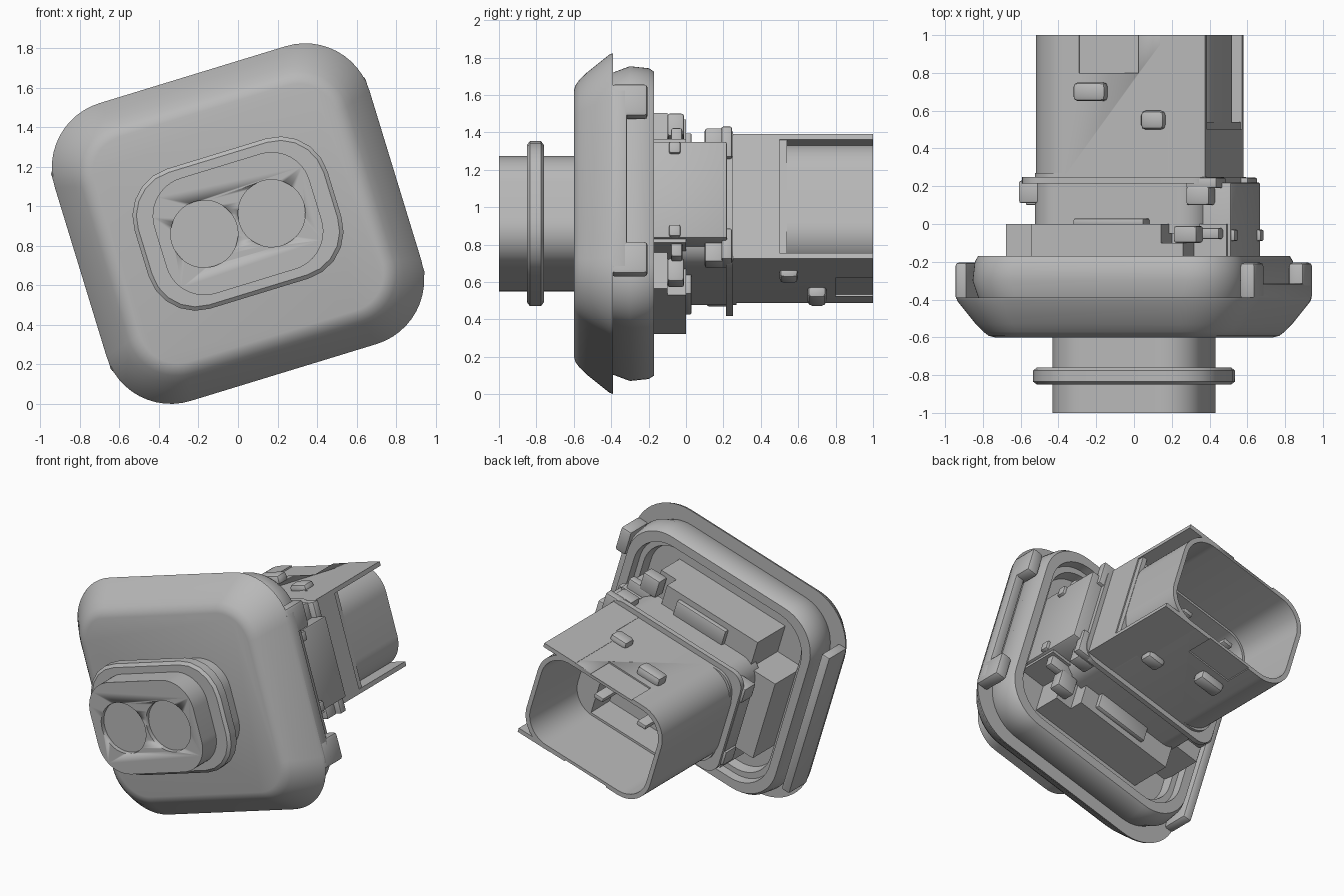
import bpy, bmesh, math
from mathutils import Matrix, Vector

cube = bpy.data.objects.get("Cube")
if cube:
    bpy.data.objects.remove(cube, do_unlink=True)

grey = bpy.data.materials.new("plain_grey")
grey.use_nodes = True
colour = (0.48, 0.48, 0.48, 1)
grey.diffuse_color = colour
grey.node_tree.nodes["Principled BSDF"].inputs["Base Color"].default_value = colour

# Everything is built square to the axes, then rolled about the y axis
ROLL = Matrix.Translation((0, 0, 0.912)) @ Matrix.Rotation(math.radians(-17), 4, 'Y')


def finish(name, bm, angle=35):
    bmesh.ops.recalc_face_normals(bm, faces=bm.faces)
    bm.transform(ROLL)
    mesh = bpy.data.meshes.new(name)
    bm.to_mesh(mesh)
    bm.free()
    mesh.materials.append(grey)
    ob = bpy.data.objects.new(name, mesh)
    bpy.context.collection.objects.link(ob)
    bpy.ops.object.select_all(action='DESELECT')
    ob.select_set(True)
    bpy.context.view_layer.objects.active = ob
    bpy.ops.object.shade_smooth_by_angle(angle=math.radians(angle))
    return ob


def rounded(a, b, r, seg):
    pts = []
    for k, (sx, sz) in enumerate([(1, 1), (-1, 1), (-1, -1), (1, -1)]):
        for i in range(seg + 1):
            t = math.radians(90) * (k + i / seg)
            pts.append((sx * (a - r) + r * math.cos(t), sz * (b - r) + r * math.sin(t)))
    return pts


def loft(name, sections, seg=12, angle=35):
    """Rounded rectangles (y, half width, half height, radius) joined in order."""
    bm = bmesh.new()
    rings = [[bm.verts.new((x, y, z)) for x, z in rounded(a, b, r, seg)]
             for y, a, b, r in sections]
    for p, q in zip(rings, rings[1:]):
        for i in range(len(p)):
            j = (i + 1) % len(p)
            bm.faces.new((p[i], p[j], q[j], q[i]))
    bm.faces.new(rings[0])
    bm.faces.new(rings[-1])
    return finish(name, bm, angle)


def box(name, x, y, z, bevel=0.0):
    bm = bmesh.new()
    bmesh.ops.create_cube(bm, size=1)
    for v in bm.verts:
        v.co = Vector([(lo + hi) / 2 + c * (hi - lo) for c, (lo, hi) in zip(v.co, (x, y, z))])
    if bevel:
        bmesh.ops.bevel(bm, geom=bm.edges[:], offset=bevel, segments=2,
                        profile=0.5, affect='EDGES')
    return finish(name, bm)


def both(name, x, y, z, bevel=0.0):
    """A box on the upper face and its mirror on the lower face."""
    box("upper_" + name, x, y, z, bevel)
    box("lower_" + name, x, y, (-z[1], -z[0]), bevel)


def cut(target, cutter):
    mod = target.modifiers.new("cut", 'BOOLEAN')
    mod.object = cutter
    mod.solver = 'EXACT'
    bpy.context.view_layer.objects.active = target
    # cuts go ahead of the shading modifier
    bpy.ops.object.modifier_move_to_index(modifier="cut", index=0)
    bpy.ops.object.modifier_apply(modifier="cut")
    bpy.data.objects.remove(cutter, do_unlink=True)


# Cover with sloped front edge, thin rim and hollow rear skirt
loft("cover", [
    (-0.60, 0.64, 0.595, 0.20), (-0.592, 0.67, 0.625, 0.22), (-0.57, 0.70, 0.655, 0.25),
    (-0.53, 0.735, 0.69, 0.27), (-0.41, 0.825, 0.78, 0.335), (-0.39, 0.832, 0.787, 0.34),
    (-0.39, 0.72, 0.695, 0.27), (-0.30, 0.745, 0.725, 0.28), (-0.20, 0.735, 0.717, 0.28),
    (-0.17, 0.72, 0.70, 0.27), (-0.17, 0.66, 0.64, 0.24), (-0.23, 0.655, 0.635, 0.24),
    (-0.23, 0.62, 0.60, 0.22), (-0.30, 0.61, 0.59, 0.22)])

# Front plug with two shallow round recesses and a raised collar
plug = loft("front_plug", [(-1.0, 0.41, 0.305, 0.20), (-0.59, 0.41, 0.305, 0.20)])
for side in (-1, 1):
    bm = bmesh.new()
    bmesh.ops.create_cone(bm, cap_ends=True, segments=48, radius1=0.17, radius2=0.17, depth=0.06,
                          matrix=Matrix.Translation((side * 0.178, -1, 0))
                          @ Matrix.Rotation(math.pi / 2, 4, 'X'))
    cut(plug, finish("recess_cutter", bm))
loft("plug_collar", [
    (-0.85, 0.49, 0.35, 0.23), (-0.835, 0.51, 0.37, 0.25),
    (-0.775, 0.51, 0.37, 0.25), (-0.76, 0.49, 0.35, 0.23)], seg=5, angle=25)

# Rails along the cover's two side edges; one is low in its middle
box("side_rail", (-0.83, -0.765), (-0.40, -0.205), (-0.53, 0.53), 0.015)
box("low_rail", (0.765, 0.83), (-0.40, -0.315), (-0.50, 0.50), 0.01)
both("rail_hook", (0.745, 0.83), (-0.40, -0.205), (0.35, 0.53), 0.02)

# Stepped base blocks inside the skirt
box("base_wide_block", (-0.62, 0.60), (-0.31, 0.0), (-0.29, 0.29))
box("base_tall_block", (-0.42, 0.30), (-0.31, 0.0), (-0.49, 0.49))
box("base_step", (0.29, 0.42), (-0.31, -0.10), (-0.49, 0.49))
box("latch_side_block", (0.40, 0.62), (-0.31, 0.22), (-0.27, 0.27), 0.012)
both("base_rib", (-0.20, 0.19), (-0.01, 0.03), (0.33, 0.45), 0.01)

# Middle body and its collar
loft("middle_body", [(-0.05, 0.48, 0.345, 0.14), (0.27, 0.48, 0.345, 0.14)])
loft("body_collar", [(0.215, 0.53, 0.38, 0.10), (0.25, 0.53, 0.38, 0.10)], seg=6)
box("side_clip", (-0.535, -0.44), (0.10, 0.23), (-0.22, 0.22), 0.01)
both("side_clip_end", (-0.55, -0.42), (0.11, 0.23), (0.19, 0.30), 0.015)

# Latch pieces near the side block
both("latch_foot", (0.36, 0.49), (-0.10, -0.01), (0.34, 0.47), 0.015)
both("latch_arm", (0.40, 0.58), (-0.08, -0.02), (0.24, 0.36), 0.012)
both("latch_pad", (0.40, 0.53), (0.10, 0.20), (0.25, 0.375), 0.015)
both("latch_tooth", (0.56, 0.64), (-0.09, -0.03), (0.20, 0.265), 0.01)
both("latch_bar", (0.40, 0.57), (0.19, 0.245), (0.20, 0.37), 0.008)

# Open rear shroud with a stepped inside and shallow rear hollows
shroud = loft("rear_shroud", [
    (0.24, 0.49, 0.345, 0.20), (1.0, 0.49, 0.345, 0.20), (1.0, 0.46, 0.315, 0.175),
    (0.50, 0.45, 0.305, 0.165), (0.50, 0.435, 0.29, 0.155), (0.30, 0.43, 0.285, 0.15)], seg=14)
for side in (-1, 1):
    edges = sorted((side * 0.335, side * 0.40))
    cut(shroud, box("hollow_cutter", (-0.20, 0.13), (0.80, 1.1), edges))

# Square shoulder and flat wings on the latch side of the shroud
box("shroud_shoulder", (0.30, 0.50), (0.24, 0.50), (-0.347, 0.347))
both("shroud_wing", (0.25, 0.50), (0.49, 1.0), (0.318, 0.347))
box("wing_root", (0.46, 0.492), (0.49, 0.54), (-0.33, 0.33))

# Coding bumps above and below the shroud
both("large_bump", (-0.22, -0.04), (0.65, 0.75), (0.32, 0.40), 0.025)
both("small_bump", (0.15, 0.28), (0.50, 0.60), (0.32, 0.385), 0.025)

# Contact pins inside the shroud
for side, label in ((-1, "right"), (1, "left")):
    box(label + "_pin", (side * 0.17 - 0.035, side * 0.17 + 0.035), (0.28, 0.72),
        (-0.015, 0.015), 0.006)
